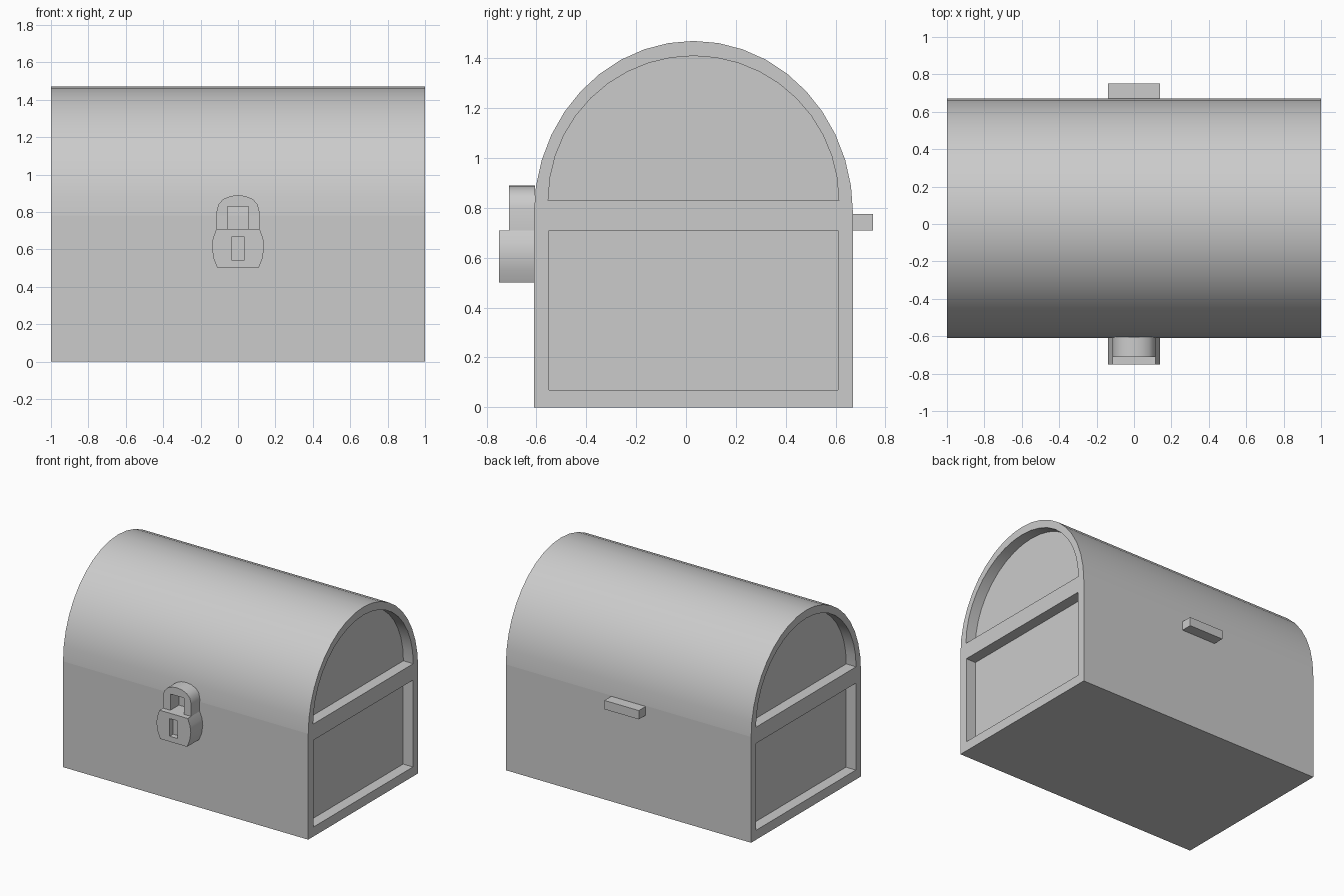
import bpy, bmesh, math

if "Cube" in bpy.data.objects:
    bpy.data.objects.remove(bpy.data.objects["Cube"])

FRONT, BACK, MID = -0.61, 0.67, 0.03
SEAM = 0.78


def loft(name, loops):
    """Skin equal-length point loops in order and cap both ends."""
    bm = bmesh.new()
    rings = [[bm.verts.new(p) for p in loop] for loop in loops]
    for a, b in zip(rings, rings[1:]):
        n = len(a)
        for i in range(n):
            j = (i + 1) % n
            bm.faces.new((a[i], a[j], b[j], b[i]))
    bm.faces.new(rings[0])
    bm.faces.new(rings[-1])
    bmesh.ops.recalc_face_normals(bm, faces=bm.faces)
    me = bpy.data.meshes.new(name)
    bm.to_mesh(me)
    bm.free()
    ob = bpy.data.objects.new(name, me)
    bpy.context.collection.objects.link(ob)
    bpy.ops.object.select_all(action='DESELECT')
    ob.select_set(True)
    bpy.context.view_layer.objects.active = ob
    bpy.ops.object.shade_smooth_by_angle(angle=math.radians(30))
    return ob


def framed(name, outer, inner, depth=0.08):
    """Extrude a (y, z) profile along x with a recessed panel in each end."""
    at = lambda prof, x: [(x, y, z) for y, z in prof]
    return loft(name, [at(inner, -1 + depth), at(inner, -1), at(outer, -1),
                       at(outer, 1), at(inner, 1), at(inner, 1 - depth)])


def rect(y0, y1, z0, z1):
    return [(y0, z0), (y1, z0), (y1, z1), (y0, z1)]


def arch(half, base, height, n=20):
    return [(MID + half * math.cos(math.pi * i / n),
             base + height * math.sin(math.pi * i / n)) for i in range(n + 1)]


def mirrored(right):
    return right + [(-x, z) for x, z in reversed(right)]


def at_y(prof, y):
    return [(x, y, z) for x, z in prof]


# Chest box and vaulted lid
framed("chest_box", rect(FRONT, BACK, 0, SEAM), rect(-0.55, 0.61, 0.07, 0.71))
framed("chest_lid", arch(0.64, SEAM, 0.69), arch(0.583, 0.83, 0.58))

# Padlock body with a recessed keyhole
lock = mirrored([(0.11, 0.50), (0.13, 0.55), (0.14, 0.61), (0.134, 0.66), (0.115, 0.71)])
key = mirrored([(0.032, z) for z in (0.54, 0.575, 0.605, 0.64, 0.67)])
loft("padlock_body", [at_y(lock, FRONT), at_y(lock, -0.75),
                      at_y(key, -0.75), at_y(key, -0.71)])

# Padlock shackle: arched outside, square opening
half_shackle = [(0.055, 0.83), (0.055, 0.71), (0.115, 0.71), (0.115, 0.80),
                (0.105, 0.84), (0.08, 0.868), (0.04, 0.885)]
shackle = half_shackle + [(0, 0.89)] + [(-x, z) for x, z in reversed(half_shackle)]
loft("padlock_shackle", [at_y(shackle, -0.605), at_y(shackle, -0.71)])

# Rear hinge block
hinge = [(-0.14, 0.71), (0.14, 0.71), (0.14, 0.775), (-0.14, 0.775)]
loft("hinge", [at_y(hinge, BACK), at_y(hinge, 0.75)])
